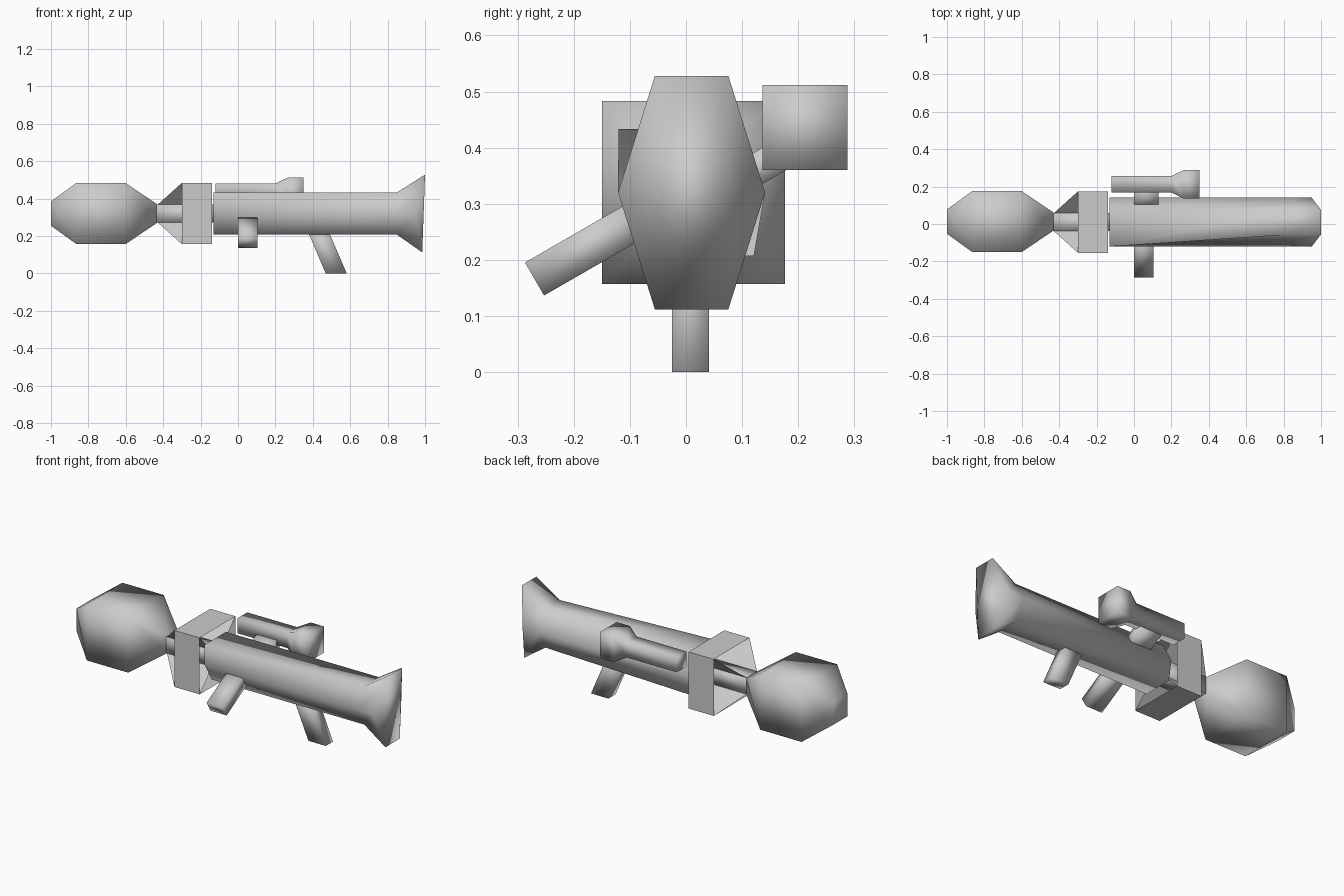
import bpy
from mathutils import Vector

if "Cube" in bpy.data.objects:
    bpy.data.objects.remove(bpy.data.objects["Cube"])

CY, CZ = 0.01, 0.32   # main axis
CORNERS = ((-1, -1), (1, -1), (1, 1), (-1, 1))


def make(name, verts, faces, smooth=True):
    me = bpy.data.meshes.new(name)
    me.from_pydata(verts, [], faces)
    me.validate()
    me.update()
    ob = bpy.data.objects.new(name, me)
    bpy.context.collection.objects.link(ob)
    bpy.ops.object.select_all(action='DESELECT')
    ob.select_set(True)
    bpy.context.view_layer.objects.active = ob
    bpy.ops.object.mode_set(mode='EDIT')
    bpy.ops.mesh.select_all(action='SELECT')
    bpy.ops.mesh.normals_make_consistent(inside=False)
    bpy.ops.object.mode_set(mode='OBJECT')
    if smooth:
        bpy.ops.object.shade_smooth()
    return ob


def loft(name, rings, smooth=True, caps=True):
    """Skin a list of equal-length point rings, optionally closing both ends."""
    n = len(rings[0])
    verts = [p for r in rings for p in r]
    faces = [(k * n + i, k * n + (i + 1) % n, (k + 1) * n + (i + 1) % n, (k + 1) * n + i)
             for k in range(len(rings) - 1) for i in range(n)]
    last = (len(rings) - 1) * n
    for o in (0, last) if caps else ():
        if n == 6:   # middle quad with a triangle on each side
            faces += [(o, o + 1, o + 3, o + 4), (o + 1, o + 2, o + 3), (o + 4, o + 5, o)]
        else:
            faces.append(tuple(range(o, o + n)))
    return make(name, verts, faces, smooth)


def squares(name, profile, cy=CY, cz=CZ, smooth=True, caps=True):
    """Square section swept along x; profile lists (x, half width)."""
    rings = [[(x, cy + a * h, cz + b * h) for a, b in CORNERS] for x, h in profile]
    return loft(name, rings, smooth, caps)


# Rocket: warhead, shaft and open square tail ring
squares("warhead", [(-1, 0.065), (-0.865, 0.163), (-0.6, 0.163), (-0.43, 0.048)], cy=0.013)
squares("rocket_shaft", [(-0.435, 0.048), (-0.12, 0.048)])
squares("tail_ring", [(-0.3, 0.164), (-0.138, 0.164)], smooth=False, caps=False)

# Diagonal fins from the shaft corners to the ring corners
for i, (a, b) in enumerate(CORNERS):
    pts = [(x, CY + a * h, CZ + b * h)
           for x, h in ((-0.43, 0.047), (-0.138, 0.047), (-0.138, 0.164), (-0.3, 0.164))]
    make(f"fin_{i + 1}", pts, [(0, 1, 2, 3)], smooth=False)


# Six-sided launch tube with flared rear end and a skewed front section
def six(xt, xm, xb, h, skew=0.0):
    """Top pair, right, bottom pair and left of a hexagonal section."""
    w, m = 0.0655, 0.131
    return [(xt, CY - w - skew, CZ + h), (xt, CY + w, CZ + h), (xm, CY + m, CZ),
            (xb, CY + w + skew * 0.7, CZ - h), (xb, CY - w, CZ - h), (xm, CY - m, CZ)]


loft("launch_tube", [six(-0.13, -0.13, -0.13, 0.113, 0.065),
                     six(0.85, 0.85, 0.85, 0.113),
                     six(1.0, 0.95, 0.985, 0.208)])

# Sight with a wider rear eyepiece
squares("sight", [(-0.12, 0.044), (0.2, 0.044), (0.265, 0.076), (0.35, 0.076)],
        cy=0.212, cz=0.436)


# Bars between two points in the y-z plane
def bar(name, x0, x1, p, q, half):
    p, q = Vector(p), Vector(q)
    d = (q - p).normalized()
    s = Vector((-d.y, d.x)) * half
    rings = []
    for c in (p, q):
        u, v = c + s, c - s
        rings.append([(x0, *u), (x1, *u), (x1, *v), (x0, *v)])
    return loft(name, rings)


bar("sight_mount", 0.0, 0.13, (0.08, 0.335), (0.2, 0.405), 0.028)
bar("front_grip", 0.0, 0.105, (-0.27, 0.166), (-0.06, 0.287), 0.034)

# Slanted rear grip, cut level at the ground
loft("rear_grip", [[(x + a * 0.056, CY - 0.002 + b * 0.033, z) for a, b in CORNERS]
                   for x, z in ((0.525, 0.0), (0.418, 0.25))])
